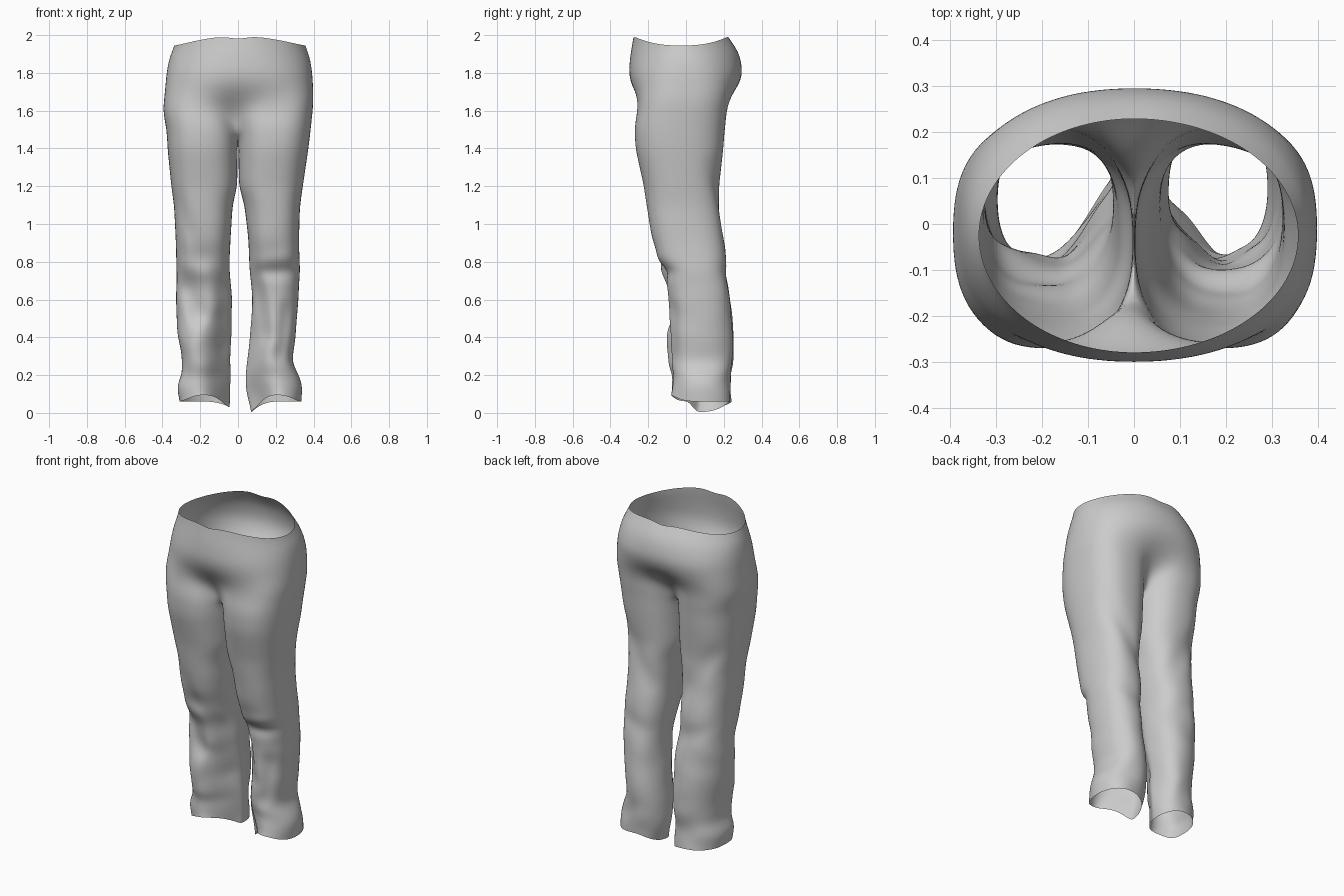
import bpy, bmesh, math
from mathutils import Vector, noise

if "Cube" in bpy.data.objects:
    bpy.data.objects.remove(bpy.data.objects["Cube"])

TOP, CROTCH, HEM = 1.97, 1.5, 0.06
OUT, INN = 36, 8            # segments on the outer arc and on the inseam arc

# Side profile: z, front y, back y
DEPTH = [(1.97, -.278, .222), (1.93, -.288, .265), (1.9, -.295, .285), (1.8, -.305, .303), (1.7, -.285, .272),
         (1.6, -.27, .228), (1.5, -.275, .207), (1.4, -.27, .2), (1.2, -.225, .178),
         (1.0, -.195, .19), (.9, -.175, .205), (.82, -.145, .215), (.75, -.118, .22),
         (.65, -.095, .23), (.4, -.092, .25), (.25, -.09, .25), (.2, -.065, .235), (.06, -.075, .235)]
# Front profiles of each leg: z, outer |x|, inner |x|
LEFT = [(1.97, .335, 0), (1.9, .362, 0), (1.8, .38, 0), (1.7, .388, 0), (1.6, .4, 0),
        (1.5, .38, .001), (1.4, .375, .002), (1.2, .355, .003), (1.1, .34, .028),
        (.9, .33, .04), (.78, .327, .046), (.6, .33, .03), (.4, .32, .035),
        (.3, .295, .04), (.21, .295, .04), (.15, .33, .034), (.06, .31, .045)]
RIGHT = [(1.97, .355, 0), (1.9, .38, 0), (1.8, .395, 0), (1.65, .402, 0), (1.5, .387, .001),
         (1.4, .375, .002), (1.2, .345, .004), (1.1, .33, .034), (.9, .323, .055),
         (.75, .33, .06), (.6, .32, .075), (.4, .305, .06), (.26, .283, .045),
         (.2, .33, .04), (.15, .345, .045), (.06, .335, .075)]
# Cloth folds: x0, z0, x1, z1, depth, width, face (-1 front, 1 back)
FOLDS = [(-.34, 1.15, -.18, .8, -.015, .03, -1), (-.17, .78, -.13, .55, .012, .035, -1),
         (-.13, .55, -.26, .32, .012, .035, -1), (-.32, .79, -.18, .74, .018, .03, -1),
         (-.27, .66, -.21, .52, -.04, .05, -1), (-.07, .7, -.08, .35, -.02, .03, -1),
         (.31, .83, .12, .79, .015, .03, -1), (.09, .75, .32, .75, -.035, .025, -1),
         (.1, .7, .15, .4, -.025, .022, -1), (.14, .7, .2, .35, .01, .022, -1),
         (.26, .55, .22, .3, -.025, .035, -1), (-.3, 1.25, -.1, .95, -.015, .04, 1),
         (.32, 1.3, .1, .95, -.015, .04, 1), (.3, .75, .1, .68, -.012, .04, 1),
         (-.3, .8, -.08, .7, -.012, .04, 1)]


def clamp(v):
    return max(0.0, min(1.0, v))


def ease(z, high, low):
    """Smooth step from 0 at height high to 1 at height low."""
    w = clamp((high - z) / (high - low))
    return w * w * (3 - 2 * w)


def lookup(table, z, col):
    """Softened linear interpolation in a table sorted by falling z."""
    total = 0
    for zz in (z - .02, z, z + .02):
        zz = max(table[-1][0], min(table[0][0], zz))
        for a, b in zip(table, table[1:]):
            if zz >= b[0]:
                f = (zz - b[0]) / (a[0] - b[0])
                total += b[col] + (a[col] - b[col]) * f
                break
    return total / 3


def oval(t, cx, cy, a, b, n):
    c, s = math.cos(t), math.sin(t)
    return (cx + a * math.copysign(abs(c) ** (2 / n), c),
            cy + b * math.copysign(abs(s) ** (2 / n), s))


def fold_offset(x, z, s):
    """Push of all folds along y, for a point facing s (-1 front .. 1 back)."""
    push = 0
    for x0, z0, x1, z1, depth, width, face in FOLDS:
        dx, dz = x1 - x0, z1 - z0
        k = clamp(((x - x0) * dx + (z - z0) * dz) / (dx * dx + dz * dz))
        d2 = (x - x0 - k * dx) ** 2 + (z - z0 - k * dz) ** 2
        push += face * depth * math.exp(-d2 / width ** 2) * max(0, s * face)
    return push


def ring(side, z):
    """Points round one half: the outer arc, then (below the crotch) the inseam arc."""
    table = RIGHT if side > 0 else LEFT
    xo, xi = lookup(table, z, 1), lookup(table, z, 2)
    yf, yb = lookup(DEPTH, z, 1), lookup(DEPTH, z, 2)
    cy, b, cx, a = (yf + yb) / 2, (yb - yf) / 2, (xo + xi) / 2, (xo - xi) / 2
    n = 2.45 - .2 * clamp((.9 - z) / .4)
    w = ease(z, 1.76, CROTCH)
    boxy = ease(z, 1.95, 1.58)
    count = OUT + 1 if z > CROTCH + 1e-5 else OUT + INN
    pts = []
    for j in range(count):
        if j <= OUT:
            f = j / OUT
            t = math.radians(205 + 310 * f)
            leg = oval(t, cx, cy, a, b, n)
            hip = oval(math.radians(270 + 180 * f), 0, cy, xo, b, 2 + .75 * boxy)
            x, y = (hip[i] + (leg[i] - hip[i]) * w for i in (0, 1))
            if z > CROTCH - 1e-5 and j in (0, OUT):
                x = 0
            sag = 0
        else:
            f = (j - OUT) / INN
            t = math.radians(155 + 50 * f)
            x, y = oval(t, cx, cy, a, b, n)
            if z > CROTCH - 1e-5:
                x, y = 0, pts[OUT][1] + (pts[0][1] - pts[OUT][1]) * f
            sag = -.08 * math.sin(math.pi * f) * clamp((z - 1.2) / (CROTCH - 1.2))
        s, c = math.sin(t), math.cos(t)
        h = z + sag
        # Waistline dips at the sides, hems are high in front and low inside
        if z > 1.85:
            q = math.sin(math.radians(270 + 180 * j / OUT))
            rim = 1.945 + .05 * abs(q) ** 2.5 - .014 * math.exp(-(x / .06) ** 2)
            h += (rim - TOP) * (z - 1.85) / (TOP - 1.85)
        low = clamp((.25 - z) / (.25 - HEM))
        hem = .06 + .035 * max(0, -s) ** 3 - (.055 if side > 0 else .03) * max(0, -c) ** 2
        h += (hem - HEM) * low
        # Crumple the cloth, more towards the ankles
        x *= side
        y += fold_offset(x, h, s)
        amp = .009 * clamp((1.3 - z) / .9) + .012 * clamp((.3 - z) / .1)
        wob = amp * noise.noise(Vector((x * 7, y * 7, h * 9 + 3 * side)))
        x, y = x + side * c * wob * .6, y + s * wob
        # Shins slant back towards the inside, left foot turned out
        shin = clamp((.75 - z) / .4)
        y += .11 * shin * max(0, -s) * max(0, -c)
        if side < 0:
            y += .25 * (x + cx) * shin
        # Crotch crease runs slightly off centre
        if y < 0:
            x -= .025 * math.exp(-((h - 1.62) / .1) ** 2) * clamp(1 - abs(x) / .3) * clamp(-y / .15)
        pts.append((x, y, h))
    return pts


# Trousers: two half shells joined on the centre line and along the crotch seam
bm = bmesh.new()
levels = [TOP + (CROTCH - TOP) * i / 18 for i in range(19)]
levels += [CROTCH + (HEM - CROTCH) * i / 60 for i in range(1, 61)]
for side in (-1, 1):
    rows = [[bm.verts.new(p) for p in ring(side, z)] for z in levels]
    for up, down in zip(rows, rows[1:]):
        m = len(up)
        for j in range(m if m > OUT + 1 else OUT):
            k = (j + 1) % m
            bm.faces.new((up[j], up[k], down[k], down[j]))
bmesh.ops.remove_doubles(bm, verts=bm.verts, dist=1e-4)
bmesh.ops.recalc_face_normals(bm, faces=bm.faces)
# Relax the cloth without moving the rim and hems
inner = [v for v in bm.verts if not v.is_boundary]
for _ in range(4):
    bmesh.ops.smooth_vert(bm, verts=inner, factor=.5, use_axis_x=True, use_axis_y=True, use_axis_z=True)
mesh = bpy.data.meshes.new("trousers")
bm.to_mesh(mesh)
bm.free()
mesh.shade_smooth()
trousers = bpy.data.objects.new("trousers", mesh)
bpy.context.collection.objects.link(trousers)
sub = trousers.modifiers.new("soft cloth", 'SUBSURF')
sub.levels = sub.render_levels = 1
